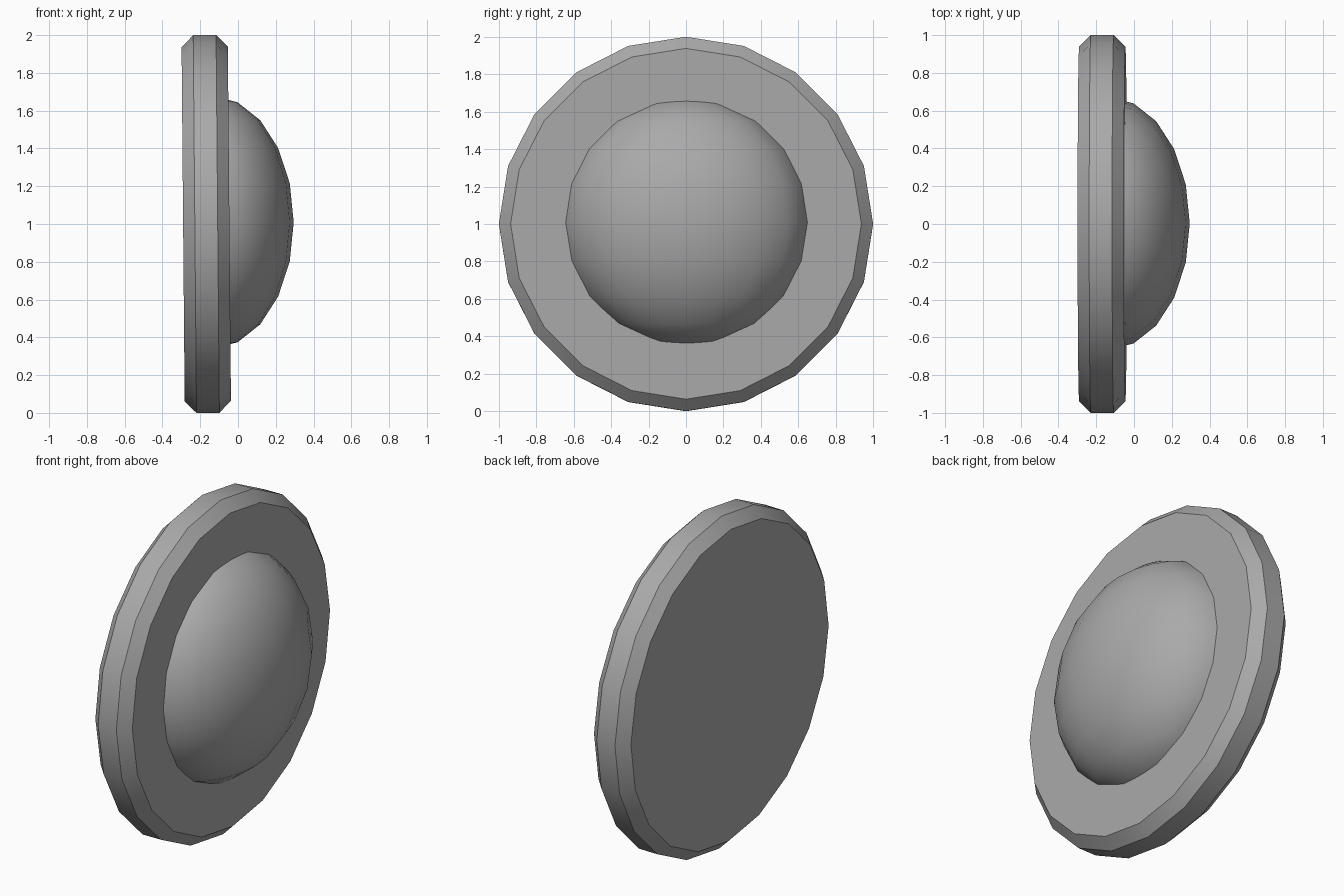
import bpy
import bmesh
from math import radians

cube = bpy.data.objects.get("Cube")
if cube:
    bpy.data.objects.remove(cube, do_unlink=True)

grey = bpy.data.materials.new("neutral grey")
grey.use_nodes = True
colour = (0.4, 0.4, 0.4, 1)
grey.diffuse_color = colour
grey.node_tree.nodes["Principled BSDF"].inputs["Base Color"].default_value = colour


def finish(name):
    """Name the active part, colour it and smooth its shallow edges."""
    part = bpy.context.object
    part.name = name
    part.data.materials.append(grey)
    bpy.ops.object.transform_apply(location=False, rotation=True, scale=True)
    bpy.ops.object.shade_smooth_by_angle(angle=radians(30))


# Upright disc with chamfered rims, leaning back very slightly
bpy.ops.mesh.primitive_cylinder_add(
    vertices=20, radius=1, depth=0.245, location=(-0.168, 0, 1),
    rotation=(0, radians(89.5), 0))
bevel = bpy.context.object.modifiers.new("chamfer", "BEVEL")
bevel.width = 0.062
bevel.segments = 1
bevel.limit_method = "ANGLE"
bevel.angle_limit = radians(40)
bpy.ops.object.modifier_apply(modifier=bevel.name)
finish("base_disc")

# Flattened half dome set into one face of the disc
bpy.ops.mesh.primitive_uv_sphere_add(
    segments=20, ring_count=10, radius=1, location=(-0.135, 0.003, 1.009))
dome = bpy.context.object
dome.scale = (0.43, 0.668, 0.668)

# Cut away the rear half, leaving the open edge hidden inside the disc
bm = bmesh.new()
bm.from_mesh(dome.data)
bmesh.ops.bisect_plane(
    bm, geom=bm.verts[:] + bm.edges[:] + bm.faces[:], dist=0.0001,
    plane_co=(0, 0, 0), plane_no=(1, 0, 0), clear_inner=True)
bm.to_mesh(dome.data)
bm.free()
finish("dome")
